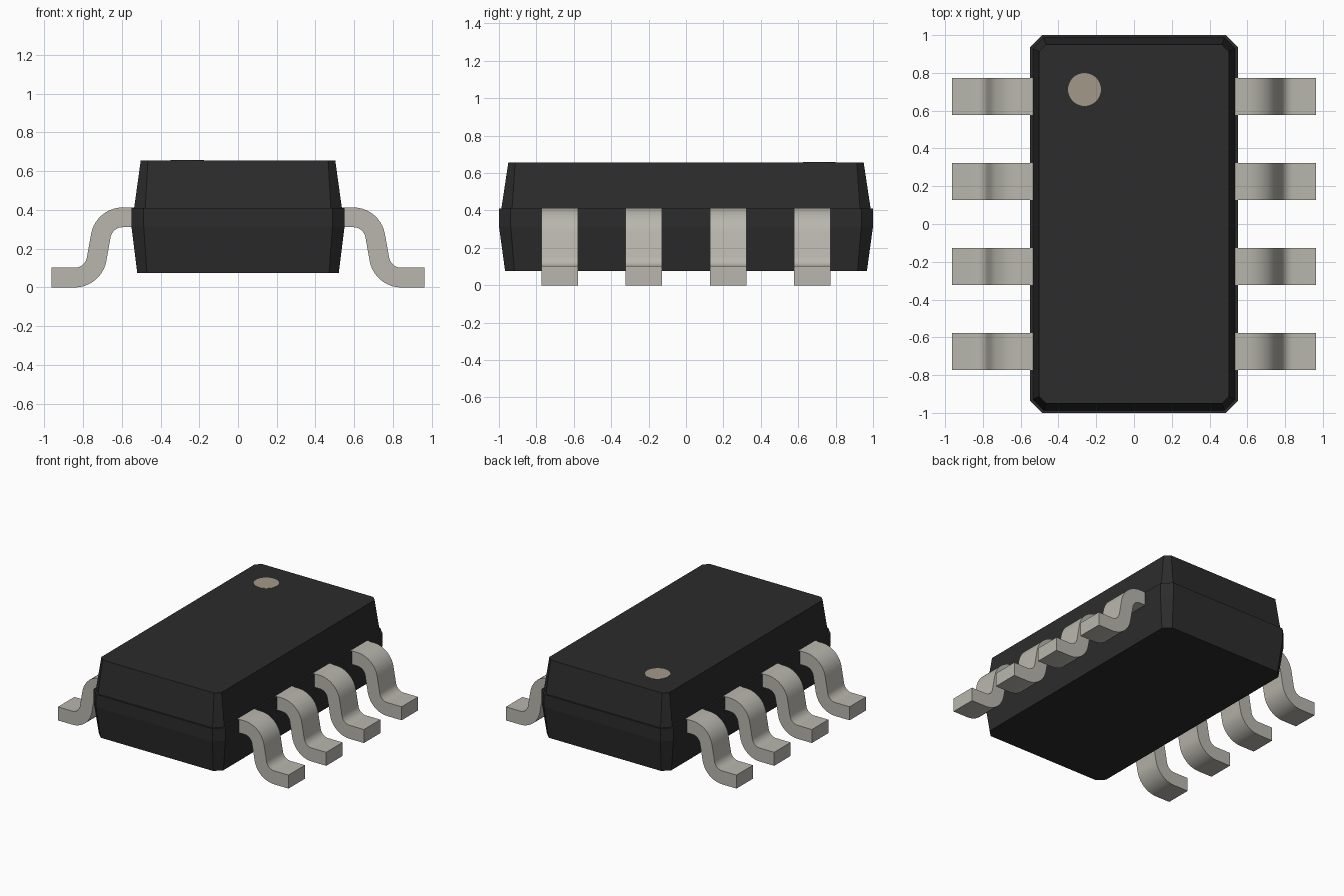
import bpy, bmesh
from math import sin, cos, radians

if "Cube" in bpy.data.objects:
    bpy.data.objects.remove(bpy.data.objects["Cube"])


def material(name, rgb):
    m = bpy.data.materials.new(name)
    m.diffuse_color = (*rgb, 1)
    m.use_nodes = True
    m.node_tree.nodes["Principled BSDF"].inputs["Base Color"].default_value = m.diffuse_color
    return m


BLACK = material("black_plastic", (0.025, 0.025, 0.025))
METAL = material("tin_metal", (0.48, 0.47, 0.42))
MARK = material("marker_paint", (0.36, 0.32, 0.25))


def finish(name, bm, mat, smooth=False):
    bmesh.ops.recalc_face_normals(bm, faces=bm.faces)
    me = bpy.data.meshes.new(name)
    bm.to_mesh(me)
    bm.free()
    me.materials.append(mat)
    ob = bpy.data.objects.new(name, me)
    bpy.context.collection.objects.link(ob)
    if smooth:
        bpy.ops.object.select_all(action='DESELECT')
        ob.select_set(True)
        bpy.context.view_layer.objects.active = ob
        bpy.ops.object.shade_smooth_by_angle(angle=radians(30))
    return ob


# Body: stacked chamfered rectangles (half x, half y, chamfer, z)
def ring(bm, hx, hy, c, z):
    pts = [(hx, hy - c), (hx - c, hy), (c - hx, hy), (-hx, hy - c),
           (-hx, c - hy), (c - hx, -hy), (hx - c, -hy), (hx, c - hy)]
    return [bm.verts.new((x, y, z)) for x, y in pts]


levels = [(0.52, 0.967, 0.050, 0.075),
          (0.55, 1.0, 0.063, 0.315),
          (0.55, 1.0, 0.063, 0.411),
          (0.536, 0.987, 0.057, 0.411),
          (0.502, 0.95, 0.037, 0.656)]
bm = bmesh.new()
rings = [ring(bm, *lv) for lv in levels]
for a, b in zip(rings, rings[1:]):
    for i in range(8):
        j = (i + 1) % 8
        bm.faces.new((a[i], a[j], b[j], b[i]))
bm.faces.new(rings[0][::-1])
bm.faces.new(rings[-1])
finish("body", bm, BLACK)

# Pin one marker: thin disc on the top
bm = bmesh.new()
bmesh.ops.create_cone(bm, cap_ends=True, segments=48, radius1=0.087,
                      radius2=0.087, depth=0.008)
bmesh.ops.translate(bm, verts=bm.verts, vec=(-0.262, 0.712, 0.654))
finish("pin_one_marker", bm, MARK, smooth=True)

# Gull-wing lead: two opposite bends joined by a slanted leg
R_IN, R_OUT, STEPS, BEND = 0.064, 0.166, 10, 80
UPPER, LOWER = (0.595, 0.247), (0.843, 0.166)


def arc(centre, r, sign):
    angles = [radians(BEND * k / STEPS) for k in range(STEPS + 1)]
    return [(centre[0] + sign * r * sin(t), centre[1] + sign * r * cos(t))
            for t in angles]


top_edge = ([(0.49, 0.413)] + arc(UPPER, R_OUT, 1)
            + arc(LOWER, R_IN, -1)[::-1] + [(0.963, 0.102)])
under_edge = ([(0.49, 0.311)] + arc(UPPER, R_IN, 1)
              + arc(LOWER, R_OUT, -1)[::-1] + [(0.963, 0.0)])
profile = top_edge + under_edge[::-1]


def lead(name, side, y):
    bm = bmesh.new()
    face = bm.faces.new([bm.verts.new((side * x, y - 0.098, z))
                         for x, z in profile])
    out = bmesh.ops.extrude_face_region(bm, geom=[face])
    moved = [g for g in out["geom"] if isinstance(g, bmesh.types.BMVert)]
    bmesh.ops.translate(bm, verts=moved, vec=(0, 0.196, 0))
    finish(name, bm, METAL, smooth=True)


for side, label in ((-1, "left"), (1, "right")):
    for i in range(4):
        lead(f"{label}_lead_{i + 1}", side, -0.675 + 0.45 * i)
